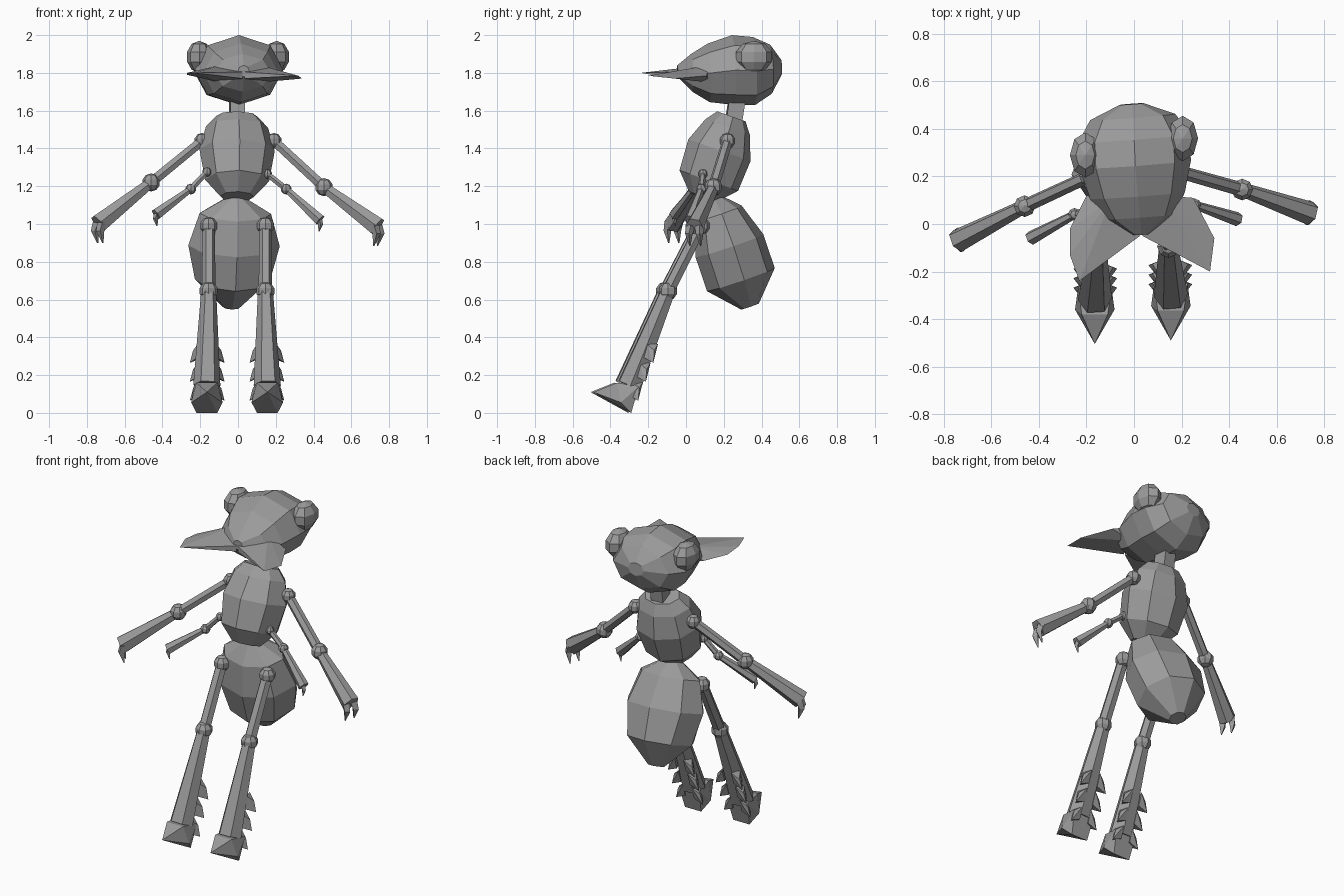
import bpy, bmesh, math
from mathutils import Vector

if "Cube" in bpy.data.objects:
    bpy.data.objects.remove(bpy.data.objects["Cube"])

mat = bpy.data.materials.new("shell_grey")
mat.diffuse_color = (0.33, 0.33, 0.33, 1)
mat.use_nodes = True
mat.node_tree.nodes["Principled BSDF"].inputs["Base Color"].default_value = mat.diffuse_color
YAW = math.radians(5)
X = Vector((math.cos(YAW), math.sin(YAW), 0))
Y = Vector((0, 1, 0))


def finish(name, bm):
    bmesh.ops.recalc_face_normals(bm, faces=bm.faces)
    me = bpy.data.meshes.new(name)
    bm.to_mesh(me)
    bm.free()
    me.materials.append(mat)
    ob = bpy.data.objects.new(name, me)
    bpy.context.collection.objects.link(ob)
    return ob


def tube(name, rings, n=6, hint=X, phase=0.0):
    """Loft of (centre, radius_u, radius_v) rings, capped at both ends."""
    rings = [(Vector(c), a, b) for c, a, b in rings]
    axis = (rings[-1][0] - rings[0][0]).normalized()
    u = (hint - axis * hint.dot(axis)).normalized()
    v = axis.cross(u)
    bm = bmesh.new()
    loops = []
    for c, a, b in rings:
        angs = [2 * math.pi * i / n + phase for i in range(n)]
        loops.append([bm.verts.new(c + u * a * math.cos(t) + v * b * math.sin(t)) for t in angs])
    for p, q in zip(loops, loops[1:]):
        for i in range(n):
            j = (i + 1) % n
            bm.faces.new((p[i], p[j], q[j], q[i]))
    bm.faces.new(loops[0])
    bm.faces.new(loops[-1])
    return finish(name, bm)


def along(start, direction, profile):
    """Rings at distances along a straight axis."""
    s, d = Vector(start), Vector(direction).normalized()
    return [(s + d * t, a, b) for t, a, b in profile]


def ball(name, c, r, seg=8, rings=5):
    bm = bmesh.new()
    bmesh.ops.create_uvsphere(bm, u_segments=seg, v_segments=rings, radius=1)
    r = Vector(r) if isinstance(r, tuple) else Vector((r, r, r))
    for v in bm.verts:
        v.co = Vector((v.co.x * r.x, v.co.y * r.y, v.co.z * r.z)) + Vector(c)
    return finish(name, bm)


def hull(name, pts):
    bm = bmesh.new()
    for p in pts:
        bm.verts.new(p)
    res = bmesh.ops.convex_hull(bm, input=bm.verts)
    bmesh.ops.delete(bm, geom=list({g for g in res["geom_interior"] if isinstance(g, bmesh.types.BMVert)}),
                     context='VERTS')
    bmesh.ops.dissolve_limit(bm, angle_limit=0.02, verts=bm.verts, edges=bm.edges)
    return finish(name, bm)


# Head, neck, thorax and abdomen
tube("head", [((.03, -.045, 1.81), .03, .03), ((.025, .03, 1.80), .15, .10),
              ((.015, .12, 1.80), .20, .155), ((.005, .25, 1.815), .235, .185),
              ((0, .36, 1.81), .235, .18), ((-.005, .45, 1.82), .18, .13),
              ((-.01, .505, 1.83), .05, .04)], 8)
tube("neck", [((-.005, .27, 1.66), .055, .06), ((-.005, .25, 1.53), .055, .06)], 4, phase=math.pi / 4)
tube("thorax", along((-.005, .24, 1.57), (0, -.33, -.94),
     [(0, .11, .08), (.06, .165, .125), (.19, .2, .175), (.36, .17, .165), (.45, .09, .08)]), 8)
tube("abdomen", along((-.01, .14, 1.15), (-.025, .2, -.59),
     [(0, .03, .03), (.1, .19, .13), (.28, .243, .19), (.47, .2, .19), (.62, .05, .05)]), 8)

# Mandibles
hull("right_mandible", [(.32, -.2, 1.785), (.338, -.06, 1.77), (.25, .11, 1.785), (.12, .12, 1.84),
                        (.12, .12, 1.75), (.035, -.05, 1.805), (.035, -.05, 1.77)])
hull("left_mandible", [(-.23, -.24, 1.80), (-.27, -.13, 1.80), (-.27, -.02, 1.79), (-.2, .12, 1.785),
                       (-.1, .1, 1.84), (-.1, .1, 1.75), (.025, -.05, 1.805), (.025, -.05, 1.77)])


def arm(name, shoulder, elbow, wrist, k, claws):
    """Jointed arm with a flared forearm and short claws; k scales thickness."""
    s, e, w = Vector(shoulder), Vector(elbow), Vector(wrist)
    ball(name + "_shoulder", s, .042 * k)
    ball(name + "_elbow", e, .048 * k)
    tube(name + "_upper", [(s, .028 * k, .028 * k), (e, .03 * k, .03 * k)], 6, Y)
    tube(name + "_forearm", [(e, .03 * k, .03 * k), (w, .05 * k, .055 * k)], 6, Y)
    d = (w - e).normalized()
    side = d.cross(Vector((0, 0, 1))).normalized()
    for i, off in enumerate(claws):
        root = w - d * .015 * k + side * off * k
        mid = root + Vector((d.x * .02, d.y * .02, -.045)) * k + side * off * .2 * k
        tip = root + Vector((0, 0, -.11)) * k + side * off * .2 * k
        tube(f"{name}_claw_{i}", [(root, .028 * k, .028 * k), (mid, .02 * k, .022 * k),
                                  (tip, .003, .003)], 4, Y)


arm("right_arm", (.19, .22, 1.44), (.455, .145, 1.195), (.74, .045, .985), 1, (-.025, .025))
arm("left_arm", (-.19, .2, 1.44), (-.46, .075, 1.22), (-.74, -.07, 1.0), 1, (-.025, .025))
arm("right_small_arm", (.155, .09, 1.265), (.255, .08, 1.185), (.435, .02, 1.02), .6, (0,))
arm("left_small_arm", (-.165, .06, 1.275), (-.25, .04, 1.185), (-.435, -.06, 1.05), .6, (0,))

for name, s, cx, dy in (("right", 1, .145, 0), ("left", -1, -.155, -.015)):
    # Eye, set into the head
    ball(name + "_eye", (s * .205, .325 + s * .035, 1.885), (.068, .1, .085), 8, 5)

    # Leg: hip, thigh, knee and flared shin
    hip, knee = (cx, .08 + dy, .99), (cx, -.095 + dy, .645)
    ball(name + "_hip", hip, .047)
    ball(name + "_knee", knee, .05)
    tube(name + "_thigh", [(hip, .033, .033), (knee, .036, .036)], 6)
    fx = cx + s * .01
    tube(name + "_shin", [(knee, .04, .042), ((fx, -.3 + dy, .145), .072, .07)], 6)

    # Pointed foot
    pts = [(fx, -.49 + dy, .11)]
    for m in (-1, 1):
        pts += [(fx + m * .055, -.365 + dy, .16), (fx + m * .07, -.25 + dy, .14),
                (fx + m * .083, -.345 + dy, .055), (fx + m * .055, -.29 + dy, 0)]
    hull(name + "_foot", pts)

    # Spikes down the back corners of the shin
    for m in (-1, 1):
        for i, z in enumerate((.35, .25, .15)):
            y = -.095 + dy - .4 * (.645 - z) + .03
            bx = cx + s * .008 + m * .05
            hull(f"{name}_spike_{i}_{'outer' if m == s else 'inner'}",
                 [(bx, y - .025, z + .015), (bx - m * .02, y + .035, z + .015),
                  (bx + m * .025, y + .015, z - .02), (bx, y - .045, z - .055),
                  (bx - m * .02, y + .01, z - .06), (bx + m * .042, y + .01, z - .085)])
